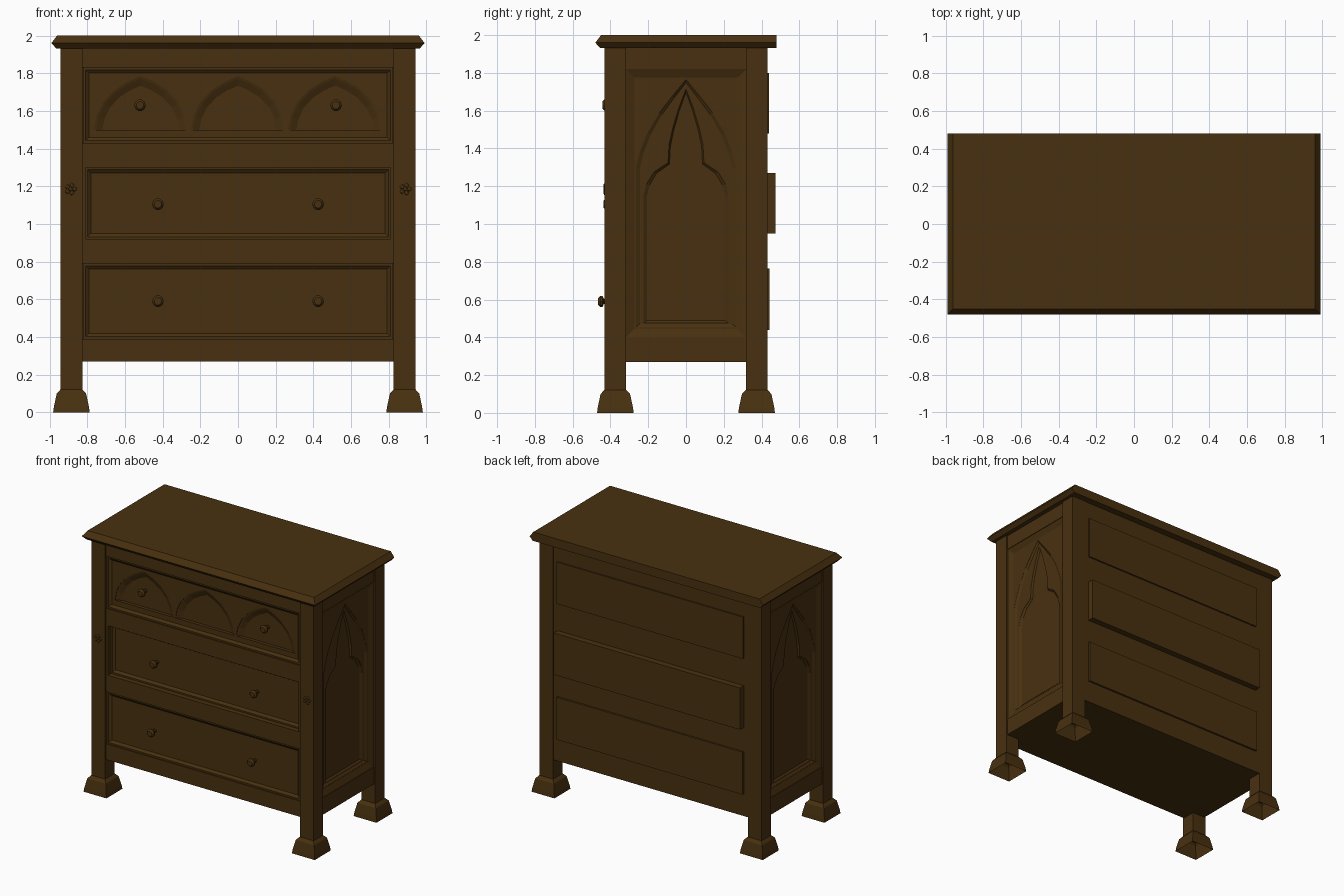
import bpy, bmesh
from math import cos, sin, tau
from mathutils import Matrix

cube = bpy.data.objects.get("Cube")
if cube:
    bpy.data.objects.remove(cube, do_unlink=True)

wood = bpy.data.materials.new("dark_brown_wood")
wood.use_nodes = True
COLOR = (0.065, 0.03, 0.005, 1)
wood.diffuse_color = COLOR
shader = wood.node_tree.nodes["Principled BSDF"]
shader.inputs["Base Color"].default_value = COLOR
shader.inputs["Roughness"].default_value = 0.8


def finish(name, bm):
    bmesh.ops.recalc_face_normals(bm, faces=bm.faces)
    mesh = bpy.data.meshes.new(name)
    bm.to_mesh(mesh)
    bm.free()
    mesh.materials.append(wood)
    obj = bpy.data.objects.new(name, mesh)
    bpy.context.collection.objects.link(obj)
    return obj


def loft(name, rings, cap_start=True):
    """Skin a series of equal-length closed rings and cap the ends."""
    bm = bmesh.new()
    loops = [[bm.verts.new(p) for p in ring] for ring in rings]
    n = len(loops[0])
    for a, b in zip(loops, loops[1:]):
        for i in range(n):
            j = (i + 1) % n
            bm.faces.new((a[i], a[j], b[j], b[i]))
    bm.faces.new(loops[-1])
    if cap_start:
        bm.faces.new(loops[0])
    return finish(name, bm)


def rect(u0, u1, v0, v1, inset=0):
    u0, u1, v0, v1 = u0 + inset, u1 - inset, v0 + inset, v1 - inset
    return [(u0, v0), (u1, v0), (u1, v1), (u0, v1)]


def box(name, x0, x1, y0, y1, z0, z1):
    base = rect(x0, x1, y0, y1)
    return loft(name, [[(x, y, z) for x, y in base] for z in (z0, z1)])


def front(points, depth):
    return [(u, depth, v) for u, v in points]


def side(points, depth):
    return [(depth, u, v) for u, v in points]


def mirrored(half):
    """Complete a symmetric outline from its right half, ending at the apex."""
    return half + [(-u, v) for u, v in reversed(half[:-1])]


def scaled(points, su, sv, centre, du=0):
    return [(u * su + du, centre + (v - centre) * sv) for u, v in points]


def carve(target, cutter):
    mod = target.modifiers.new("carving", "BOOLEAN")
    mod.operation = "DIFFERENCE"
    mod.solver = "EXACT"
    mod.object = cutter
    bpy.context.view_layer.update()
    graph = bpy.context.evaluated_depsgraph_get()
    mesh = bpy.data.meshes.new_from_object(target.evaluated_get(graph))
    target.modifiers.clear()
    target.data = mesh
    bpy.data.objects.remove(cutter, do_unlink=True)


# Table top: bevelled on the front and both ends, straight at the back
loft("top_board", [[(x, y, z) for x, y in rect(-w, w, -f, 0.48)]
                   for w, f, z in ((0.965, 0.455, 1.932), (0.99, 0.48, 1.96), (0.96, 0.45, 2.0))])

# Carcass
box("carcass", -0.87, 0.87, -0.33, 0.428, 0.27, 1.935)
for i, (z0, z1) in enumerate(((0.27, 0.39), (0.79, 0.92), (1.30, 1.43), (1.83, 1.935))):
    box(f"front_rail_{i + 1}", -0.83, 0.83, -0.422, -0.32, z0, z1)

# Posts and flared hollow feet
FOOT = ((0.097, 0), (0.093, 0.03), (0.078, 0.1), (0.058, 0.122))
for sx, lr in ((-1, "right"), (1, "left")):
    for sy, fb in ((-1, "front"), (1, "back")):
        cx, cy = sx * 0.884, sy * 0.374
        box(f"{fb}_{lr}_post", cx - 0.058, cx + 0.058, cy - 0.057, cy + 0.057, 0.11, 1.935)
        loft(f"{fb}_{lr}_foot", [[(cx + a * r, cy + b * r, z) for a, b in rect(-1, 1, -1, 1)]
                                 for r, z in FOOT], cap_start=False)

# Side rails and carved lancet panels
lancet = mirrored([(0.265, 0.455), (0.265, 1.30), (0.245, 1.38), (0.205, 1.48),
                   (0.14, 1.59), (0.07, 1.68), (0, 1.765)])
ogee = mirrored([(0.225, 0.475), (0.225, 1.15), (0.21, 1.21), (0.17, 1.275), (0.095, 1.325),
                 (0.09, 1.42), (0.07, 1.51), (0.04, 1.61), (0, 1.715)])
for s, lr in ((-1, "right"), (1, "left")):
    for part, z0, z1 in (("lower", 0.27, 0.40), ("upper", 1.82, 1.935)):
        x0, x1 = sorted((s * 0.80, s * 0.932))
        box(f"{lr}_{part}_side_rail", x0, x1, -0.325, 0.325, z0, z1)
    panel = loft(f"{lr}_side_panel",
                 [side(rect(-0.318, 0.318, 0.40, 1.82, i), s * d)
                  for i, d in ((0, 0.84), (0, 0.928), (0.045, 0.91))])
    carve(panel, loft("cutter", [side(scaled(lancet, k, m, 1.1), s * d)
                                 for k, m, d in ((1, 1, 0.92), (1, 1, 0.909), (0.92, 0.975, 0.898))]))
    carve(panel, loft("cutter", [side(scaled(ogee, k, m, 1.0), s * d)
                                 for k, m, d in ((1, 1, 0.92), (1, 1, 0.897), (0.92, 0.975, 0.885))]))

# Drawers: outer rectangle, face depth, and rear box
DRAWERS = (("top", 0.82, 1.43, 1.83, -0.40, 0.44, 1.48, 1.80),
           ("middle", 0.81, 0.92, 1.30, -0.37, 0.475, 0.95, 1.27),
           ("bottom", 0.82, 0.39, 0.79, -0.40, 0.443, 0.44, 0.765))
fronts = {}
for name, w, z0, z1, face, rear, b0, b1 in DRAWERS:
    fronts[name] = loft(f"{name}_drawer_front",
                        [front(rect(-w, w, z0, z1, i), d) for i, d in
                         ((0, -0.30), (0, face - 0.014), (0.012, face - 0.014), (0.03, face))])
    box(f"{name}_drawer_back", -0.79, 0.79, 0.40, rear, b0, b1)
for s in (-1, 1):
    box("middle_drawer_gap_filler", *sorted((s * 0.808, s * 0.83)), -0.42, -0.32, 0.91, 1.31)

# Three pointed arches scooped out of the top drawer
arch = mirrored([(0.25, 1.50), (0.237, 1.57), (0.2, 1.645), (0.14, 1.71), (0.07, 1.755), (0, 1.785)])
for du in (-0.515, 0, 0.515):
    carve(fronts["top"], loft("cutter", [front(scaled(arch, k, k, 1.5, du), d) for k, d in
                                         ((1, -0.41), (1, -0.396), (0.95, -0.392), (0.82, -0.375))]))

# Turned knobs
KNOB = ((0.014, 0), (0.014, 0.035), (0.031, 0.042), (0.031, 0.053), (0.02, 0.065))
for name, x, z, base in (("top", 0.52, 1.63, -0.378), ("middle", 0.425, 1.105, -0.371),
                         ("bottom", 0.425, 0.59, -0.40)):
    for s in (-1, 1):
        loft(f"{name}_knob", [[(s * x + r * cos(tau * i / 10), base - d, z + r * sin(tau * i / 10))
                               for i in range(10)] for r, d in KNOB])

# Small carved rosettes on the front posts
for s in (-1, 1):
    bm = bmesh.new()
    spots = [(0, 0)] + [(0.021 * cos(tau * i / 5), 0.021 * sin(tau * i / 5)) for i in range(5)]
    for u, v in spots:
        bmesh.ops.create_icosphere(
            bm, subdivisions=1, radius=0.013,
            matrix=Matrix.Translation((s * 0.888 + u, -0.431, 1.185 + v)) @ Matrix.Diagonal((1, 0.5, 1, 1)))
    finish("post_rosette", bm)
